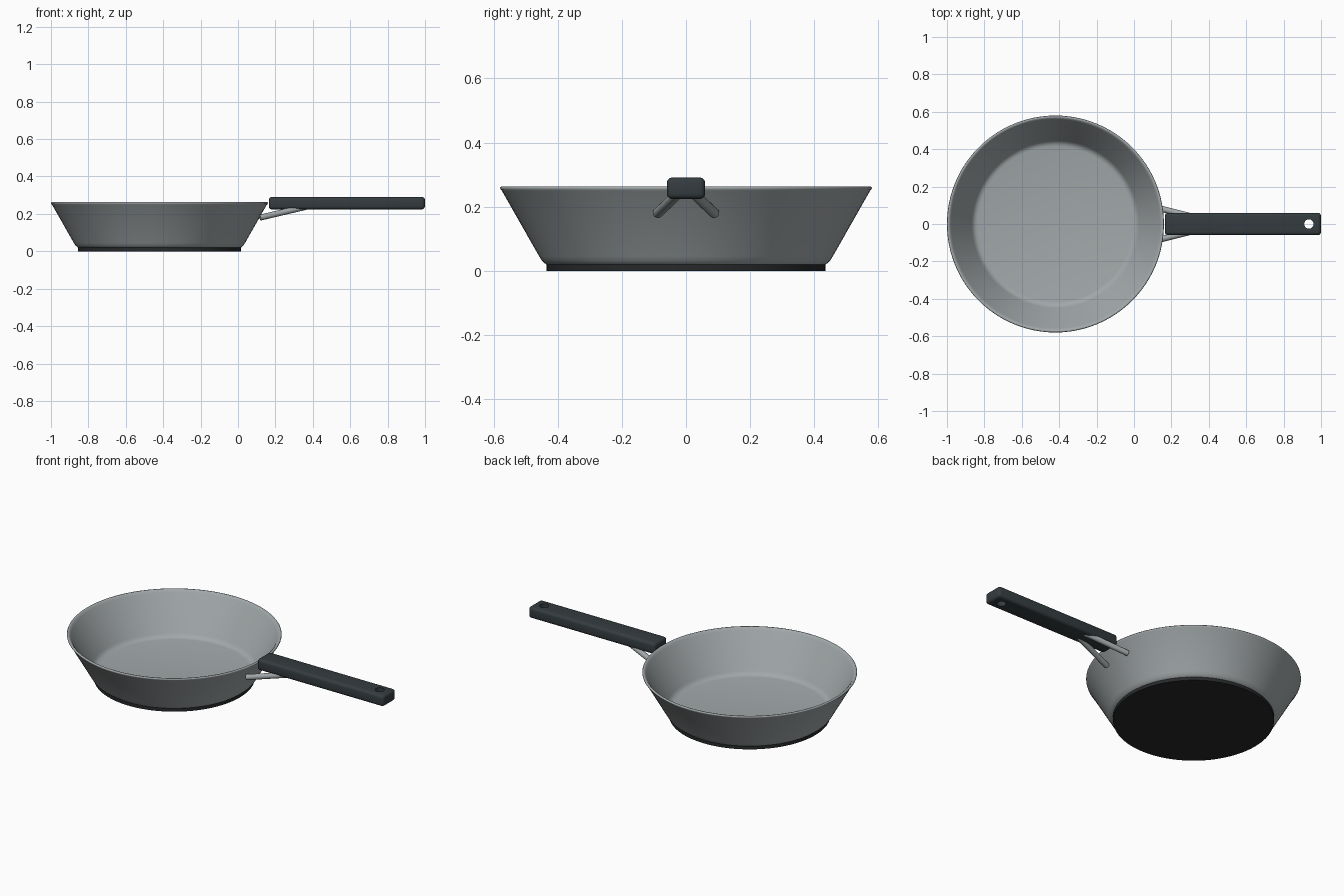
import bpy, bmesh, math
from mathutils import Vector

if "Cube" in bpy.data.objects:
    bpy.data.objects.remove(bpy.data.objects["Cube"])

PAN_X = -0.42


def material(name, rgb):
    m = bpy.data.materials.new(name)
    m.diffuse_color = (*rgb, 1)
    m.use_nodes = True
    m.node_tree.nodes["Principled BSDF"].inputs["Base Color"].default_value = m.diffuse_color
    return m


steel = material("grey_metal", (0.36, 0.39, 0.40))
dark = material("dark_grip", (0.035, 0.045, 0.05))
black = material("black_base", (0.02, 0.022, 0.023))


def finish(ob, mat, angle=35):
    ob.data.materials.append(mat)
    bpy.ops.object.select_all(action='DESELECT')
    ob.select_set(True)
    bpy.context.view_layer.objects.active = ob
    bpy.ops.object.shade_smooth_by_angle(angle=math.radians(angle))


def lathe(name, profile, mat, steps=96, angle=35):
    bm = bmesh.new()
    vs = [bm.verts.new((r, 0, z)) for r, z in profile]
    es = [bm.edges.new(p) for p in zip(vs, vs[1:])]
    bmesh.ops.spin(bm, geom=vs + es, cent=(0, 0, 0), axis=(0, 0, 1),
                   angle=math.tau, steps=steps, use_duplicate=False)
    bmesh.ops.remove_doubles(bm, verts=bm.verts, dist=1e-5)
    bmesh.ops.recalc_face_normals(bm, faces=bm.faces)
    me = bpy.data.meshes.new(name)
    bm.to_mesh(me)
    bm.free()
    ob = bpy.data.objects.new(name, me)
    bpy.context.collection.objects.link(ob)
    ob.location.x = PAN_X
    finish(ob, mat, angle)
    return ob


# Pan body: outer wall, rolled rim, inner wall and floor
lathe("pan_body", [
    (0, 0.015), (0.425, 0.015), (0.438, 0.021), (0.449, 0.031), (0.458, 0.045),
    (0.574, 0.249), (0.579, 0.254), (0.580, 0.259), (0.577, 0.263),
    (0.570, 0.263), (0.564, 0.258), (0.557, 0.249),
    (0.448, 0.057), (0.440, 0.046), (0.429, 0.038), (0.415, 0.035), (0, 0.035)],
    steel, angle=60)

# Base plate
lathe("base_plate", [(0, 0), (0.435, 0), (0.435, 0.022), (0, 0.022)], black)

# Handle: rounded bar with a hanging hole
bpy.ops.mesh.primitive_cube_add(size=1, location=(0.582, 0, 0.2575))
handle = bpy.context.object
handle.name = "handle"
handle.scale = (0.835, 0.12, 0.067)
bpy.ops.object.transform_apply(location=False, rotation=False, scale=True)
bev = handle.modifiers.new("rounding", 'BEVEL')
bev.width = 0.017
bev.segments = 4

bpy.ops.mesh.primitive_cylinder_add(vertices=32, radius=0.025, depth=0.3,
                                    location=(0.935, 0, 0.2575))
cutter = bpy.context.object
cutter.name = "hole_cutter"
cutter.hide_render = True
cutter.hide_set(True)
cut = handle.modifiers.new("hanging_hole", 'BOOLEAN')
cut.object = cutter
cut.solver = 'EXACT'
bpy.context.view_layer.objects.active = handle
handle.select_set(True)
for m in ("rounding", "hanging_hole"):
    bpy.ops.object.modifier_apply(modifier=m)
bpy.data.objects.remove(cutter)
finish(handle, dark)

# Two support rods splayed from under the handle to the pan wall
for side, label in ((1, "back"), (-1, "front")):
    a = Vector((0.118, 0.088 * side, 0.180))
    b = Vector((0.385, 0.022 * side, 0.243))
    bpy.ops.mesh.primitive_cylinder_add(vertices=24, radius=0.016,
                                        depth=(b - a).length, location=(a + b) / 2)
    rod = bpy.context.object
    rod.name = f"support_rod_{label}"
    rod.rotation_mode = 'QUATERNION'
    rod.rotation_quaternion = (b - a).to_track_quat('Z', 'Y')
    finish(rod, steel)
